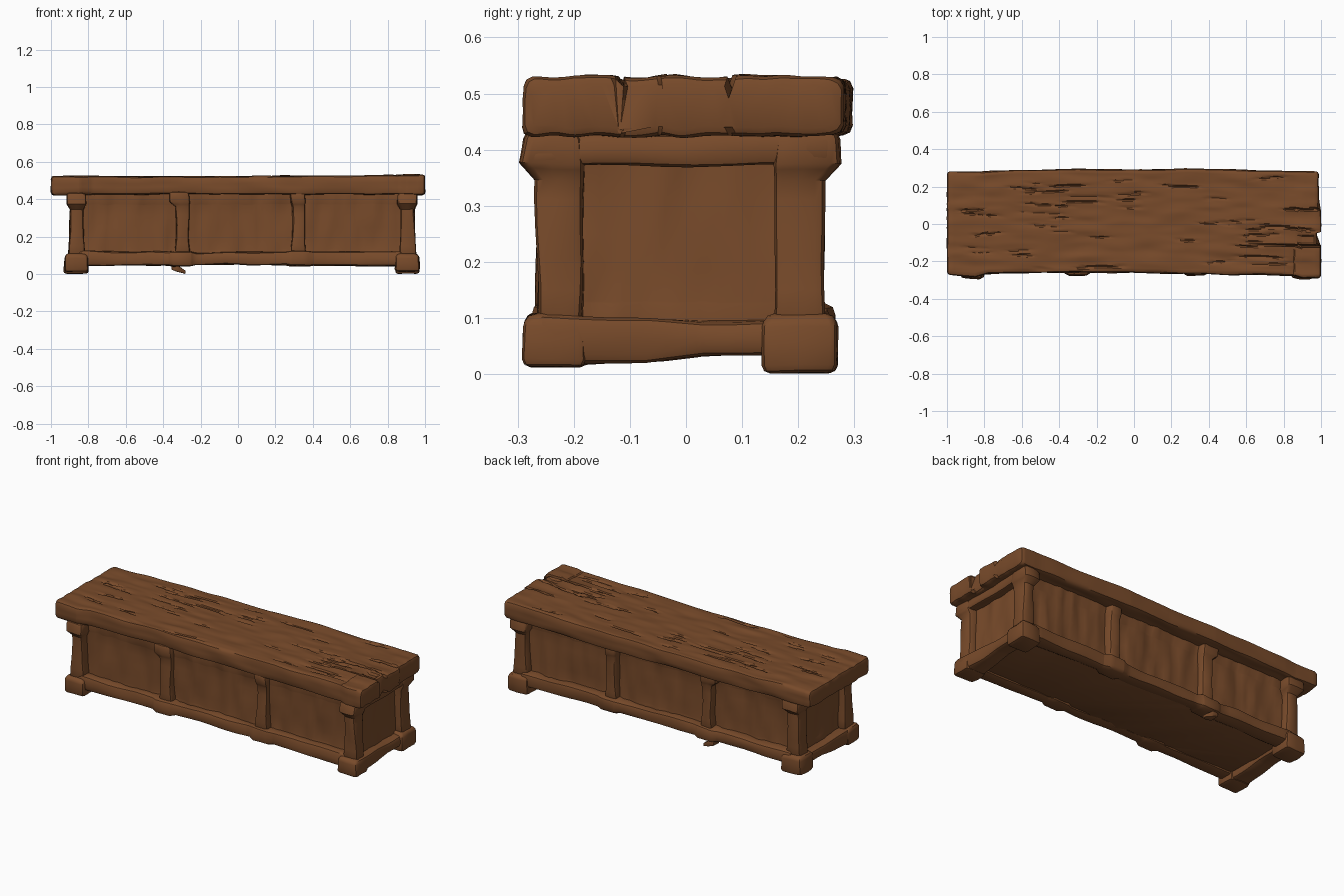
import bpy, bmesh, math, random
from mathutils import Vector, noise

if "Cube" in bpy.data.objects:
    bpy.data.objects.remove(bpy.data.objects["Cube"])

random.seed(4)
wood = bpy.data.materials.new("brown wood")
wood.diffuse_color = (0.19, 0.070, 0.0235, 1)
wood.use_nodes = True
wood.node_tree.nodes["Principled BSDF"].inputs["Base Color"].default_value = wood.diffuse_color

ORDER = {'X': (0, 1, 2), 'Y': (1, 0, 2), 'Z': (2, 0, 1)}


def finish(name, bm, angle=35):
    bmesh.ops.recalc_face_normals(bm, faces=bm.faces)
    me = bpy.data.meshes.new(name)
    bm.to_mesh(me)
    bm.free()
    me.materials.append(wood)
    ob = bpy.data.objects.new(name, me)
    bpy.context.collection.objects.link(ob)
    bpy.ops.object.select_all(action='DESELECT')
    ob.select_set(True)
    bpy.context.view_layer.objects.active = ob
    bpy.ops.object.shade_smooth_by_angle(angle=math.radians(angle))
    return ob


def section(st, t):
    """Interpolate the (a0, a1, b0, b1) rectangle at position t."""
    for p, q in zip(st, st[1:]):
        if t <= q[0]:
            break
    f = min(max((t - p[0]) / (q[0] - p[0]), 0), 1)
    return [p[i] + (q[i] - p[i]) * f for i in range(1, 5)]


def beam(name, axis, st, c=0.015, sides=(2, 2), step=0.06, amp=0.004, cross=14, carve=None):
    """Worn timber: chamfered rectangle lofted through stations, with wood-grain waviness."""
    o = ORDER[axis]
    t0, t1 = st[0][0], st[-1][0]
    n = max(2, round((t1 - t0) / step))
    ts = {round(t0 + c + (t1 - t0 - 2 * c) * i / n, 4) for i in range(n + 1)}
    ts |= {round(s[0], 4) for s in st[1:-1]}
    rings = [(t0, c), (t0 + c * 0.3, c * 0.3)] + [(t, 0) for t in sorted(ts)]
    rings += [(t1 - c * 0.3, c * 0.3), (t1, c)]
    bm = bmesh.new()
    loops = []
    for t, inset in rings:
        a0, a1, b0, b1 = section(st, t)
        a0 += inset; a1 -= inset; b0 += inset; b1 -= inset
        corners = [(a0, b0, 1, 1), (a1, b0, -1, 1), (a1, b1, -1, -1), (a0, b1, 1, -1)]
        pts = []
        for k in range(4):
            x0, y0, sx0, sy0 = corners[k]
            x1, y1, sx1, sy1 = corners[(k + 1) % 4]
            m = sides[k % 2]
            if k % 2 == 0:
                x0 += sx0 * c; x1 += sx1 * c
            else:
                y0 += sy0 * c; y1 += sy1 * c
            pts += [(x0 + (x1 - x0) * j / m, y0 + (y1 - y0) * j / m, k) for j in range(m + 1)]
            # rounded corner midpoint
            pts.append((x1 + sx1 * c * (-0.71 if k % 2 == 0 else 0.29),
                        y1 + sy1 * c * (0.29 if k % 2 == 0 else -0.71), -1))
        loop = []
        for a, b, k in pts:
            d = noise.noise_vector(Vector((t * 6 + 3.1, a * cross, b * cross))) * amp
            dt, db = carve(t, a, k == 2) if carve else (0, 0)
            v = [0, 0, 0]
            v[o[0]], v[o[1]], v[o[2]] = t + d.x * 0.5 + dt, a + d.y, b + d.z + db
            loop.append(bm.verts.new(v))
        loops.append(loop)
    for p, q in zip(loops, loops[1:]):
        for i in range(len(p)):
            j = (i + 1) % len(p)
            bm.faces.new((p[i], p[j], q[j], q[i]))
    bm.faces.new(loops[0])
    bm.faces.new(loops[-1])
    return finish(name, bm)


# cracks along the grain: centre x, y, half length, slope, depth
cracks = [(random.uniform(-0.9, 0.85), -0.24 + 0.49 * ((i * 0.382) % 1), random.uniform(0.05, 0.16),
           random.uniform(-0.08, 0.08), random.uniform(0.004, 0.01)) for i in range(40)]
# plank gaps at the broken right end: centre x, y, half length, slope, depth
gaps = [(1.0, -0.118, 0.28, -0.02, 0.085), (0.82, -0.022, 0.17, -0.08, 0.014), (1.0, 0.08, 0.22, 0.0, 0.022)]


def lid_wear(t, y, top):
    dz = 0
    if top:
        for x, yc, h, slope, depth in cracks + gaps:
            u = abs(t - x) / h
            if u < 1 and abs(y - yc - slope * (t - x)) < 0.0042:
                dz = min(dz, -depth * min(1, 2.5 * (1 - u)))
        if 0.88 < t < 0.95 and -0.105 < y < -0.06:      # chipped hollow
            dz = min(dz, -0.012)
        if 0.845 < t < 0.86 and y < -0.122:             # cross cut on the front plank
            dz = min(dz, -0.006)
    dt = 0
    if t > 0.97:                                        # uneven plank ends
        dt = -0.022 if -0.112 < y < -0.045 else -0.012 if y > 0.08 else 0
    return dt, dz


# lid slab with wavy outline
beam("lid", 'X', [
    (-1.0, -0.272, 0.28, 0.422, 0.522), (-0.85, -0.283, 0.278, 0.422, 0.522),
    (-0.78, -0.263, 0.283, 0.426, 0.522), (-0.3, -0.257, 0.295, 0.428, 0.52),
    (0.0, -0.262, 0.29, 0.428, 0.521), (0.27, -0.265, 0.297, 0.426, 0.524),
    (0.6, -0.272, 0.288, 0.428, 0.524), (0.86, -0.276, 0.283, 0.425, 0.528),
    (0.9, -0.292, 0.283, 0.424, 0.531), (1.0, -0.292, 0.278, 0.424, 0.531)],
    c=0.016, sides=(72, 3), step=0.022, amp=0.006, cross=22, carve=lid_wear)

# recessed chest body, streaked vertically
beam("chest_body", 'Z', [(0.055, -0.87, 0.915, -0.222, 0.208), (0.13, -0.862, 0.905, -0.213, 0.2),
                         (0.37, -0.862, 0.905, -0.215, 0.2), (0.445, -0.868, 0.912, -0.228, 0.213)],
     c=0.01, sides=(70, 16), step=0.07, amp=0.013, cross=19)

# corner posts with flared heads, and feet
for end, x0, x1 in (("left", -0.902, -0.822), ("right", 0.868, 0.947)):
    for side, y0, y1, f0, f1, zb in (("front", -0.266, -0.183, -0.29, -0.175, 0.013),
                                     ("back", 0.158, 0.245, 0.137, 0.268, 0.002)):
        oy0, oy1 = (y0 - 0.03, y1) if side == "front" else (y0, y1 + 0.03)
        beam(f"{side}_{end}_post", 'Z', [
            (0.08, x0 - .006, x1 + .006, y0, y1), (0.2, x0, x1, y0, y1),
            (0.345, x0 + .003, x1 - .003, y0, y1), (0.375, x0 - .014, x1 + .012, oy0, oy1),
            (0.435, x0 - .014, x1 + .012, oy0 + .008, oy1 - .004)], c=0.016, amp=0.007)
        beam(f"{side}_{end}_foot", 'Z', [
            (zb, x0 - .028, x1 + .022, f0, f1), (0.085, x0 - .024, x1 + .018, f0, f1),
            (0.108, x0 - .02, x1 + .012, f0 + .006, f1 - .006)], c=0.014, amp=0.007)
    # end rails
    beam(f"{end}_bottom_rail", 'Y', [
        (-0.27, x0 - .024, x1 + .018, 0.016, 0.103), (-0.07, x0 - .016, x1 + .01, 0.022, 0.1),
        (0.03, x0 - .014, x1 + .008, 0.034, 0.095), (0.2, x0 - .014, x1 + .008, 0.034, 0.095)], amp=0.006)
    beam(f"{end}_top_rail", 'Y', [
        (-0.285, x0 - .008, x1 + .008, 0.372, 0.43), (0.0, x0, x1, 0.374, 0.43),
        (0.265, x0 - .008, x1 + .008, 0.372, 0.43)], amp=0.008)

# long bottom rails and middle stiles, front and back
for side, y0, y1 in (("front", -0.272, -0.18), ("back", 0.16, 0.258)):
    st = [(-0.86, y0, y1, 0.045, 0.122)]
    for x in (-0.3, 0.33):
        st += [(x - .075, y0 + .012, y1 - .01, 0.048, 0.116), (x - .045, y0 - .004, y1 + .004, 0.042, 0.122),
               (x + .045, y0 - .004, y1 + .004, 0.043, 0.124), (x + .075, y0 + .012, y1 - .01, 0.048, 0.118)]
    st.append((0.9, y0, y1, 0.042, 0.12))
    beam(f"{side}_bottom_rail", 'X', st, c=0.017, amp=0.009)
    for label, x, flare in (("left", -0.297, 0.025), ("right", 0.325, 0.002)):
        y2, y3 = (y0 + .018, y1) if side == "front" else (y0, y1 - .018)
        beam(f"{side}_{label}_stile", 'Z', [
            (0.09, x - .04, x + .04, y2, y3), (0.2, x - .034, x + .034, y2, y3),
            (0.36, x - .036, x + .034, y2, y3), (0.385, x - .04 - flare, x + .036, y2 - .008, y3 + .008),
            (0.44, x - .045 - flare, x + .034, y2 - .008, y3 + .008)], c=0.013, amp=0.009)

# splinter hanging below the back rail
beam("splinter", 'X', [(-0.355, 0.2, 0.25, 0.024, 0.045), (-0.32, 0.2, 0.25, 0.012, 0.045),
                       (-0.28, 0.215, 0.24, 0.002, 0.018)], c=0.004, amp=0.004)
